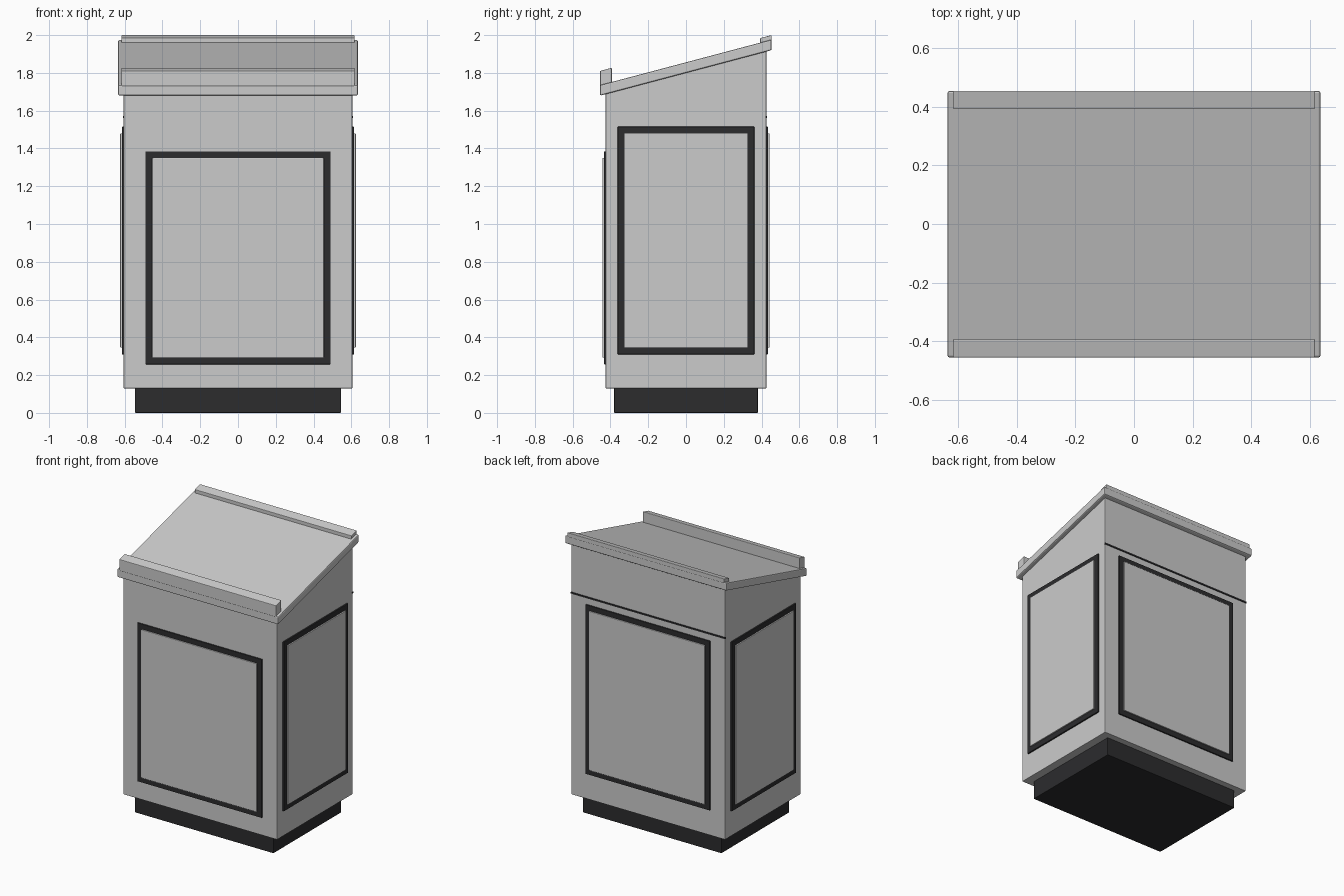
import bpy, bmesh

if "Cube" in bpy.data.objects:
    bpy.data.objects.remove(bpy.data.objects["Cube"])

dark = bpy.data.materials.new("dark_trim")
dark.diffuse_color = (0.025, 0.025, 0.027, 1)
dark.use_nodes = True
dark.node_tree.nodes["Principled BSDF"].inputs["Base Color"].default_value = dark.diffuse_color


def extrude_x(name, profile, half_w, bevel=0.0, mat=None):
    """Extrude a (y, z) profile across x, symmetric about x = 0."""
    bm = bmesh.new()
    face = bm.faces.new([bm.verts.new((-half_w, y, z)) for y, z in profile])
    ext = bmesh.ops.extrude_face_region(bm, geom=[face])
    verts = [v for v in ext["geom"] if isinstance(v, bmesh.types.BMVert)]
    bmesh.ops.translate(bm, verts=verts, vec=(2 * half_w, 0, 0))
    bmesh.ops.recalc_face_normals(bm, faces=bm.faces)
    mesh = bpy.data.meshes.new(name)
    bm.to_mesh(mesh)
    bm.free()
    ob = bpy.data.objects.new(name, mesh)
    bpy.context.collection.objects.link(ob)
    if mat:
        mesh.materials.append(mat)
    if bevel:
        mod = ob.modifiers.new("Bevel", "BEVEL")
        mod.width, mod.segments = bevel, 2
    return ob


def box(name, lo, hi, bevel=0.0, mat=None):
    (x0, y0, z0), (x1, y1, z1) = lo, hi
    ob = extrude_x(name, [(y0, z0), (y1, z0), (y1, z1), (y0, z1)],
                   (x1 - x0) / 2, bevel, mat)
    ob.location.x = (x0 + x1) / 2
    return ob


def slope(y, offset=0.0):
    """Height of the sloping desk underside at y, plus an offset."""
    return 1.80 + 0.265 * y + offset


def sloped(name, y0, y1, low, high, half_w, bevel):
    return extrude_x(name, [(y0, slope(y0, low)), (y1, slope(y1, low)),
                            (y1, slope(y1, high)), (y0, slope(y0, high))],
                     half_w, bevel)


# plinth and cabinet body
box("plinth", (-0.545, -0.38, 0), (0.545, 0.38, 0.14), 0.003, dark)
extrude_x("body", [(-0.425, 0.13), (0.425, 0.13), (0.425, slope(0.425, 0.005)),
                   (-0.425, slope(-0.425, 0.005))], 0.605, 0.003)

# sloping desk top with front stop and rear strip
sloped("desk_top", -0.455, 0.453, 0, 0.056, 0.635, 0.007)
sloped("front_stop", -0.455, -0.393, 0.05, 0.131, 0.617, 0.004)
sloped("rear_strip", 0.393, 0.453, 0.05, 0.080, 0.617, 0.003)

# raised panels on dark frames: front and back, then both sides
RIM = 0.036
for label, s, z0, z1 in (("front", -1, 0.257, 1.385), ("back", 1, 0.31, 1.515)):
    for part, out, inset, mat in (("frame", 0.434, 0, dark), ("panel", 0.442, RIM, None)):
        ya, yb = sorted((s * 0.42, s * out))
        box(f"{label}_{part}", (-0.49 + inset, ya, z0 + inset),
            (0.49 - inset, yb, z1 - inset), 0.003, mat)
for label, s in (("left", -1), ("right", 1)):
    for part, out, inset, mat in (("frame", 0.615, 0, dark), ("panel", 0.624, RIM, None)):
        xa, xb = sorted((s * 0.60, s * out))
        box(f"{label}_{part}", (xa, -0.362 + inset, 0.31 + inset),
            (xb, 0.362 - inset, 1.515 - inset), 0.003, mat)

# thin dark line across the back
box("back_seam", (-0.608, 0.42, 1.56), (0.608, 0.43, 1.571), 0, dark)
